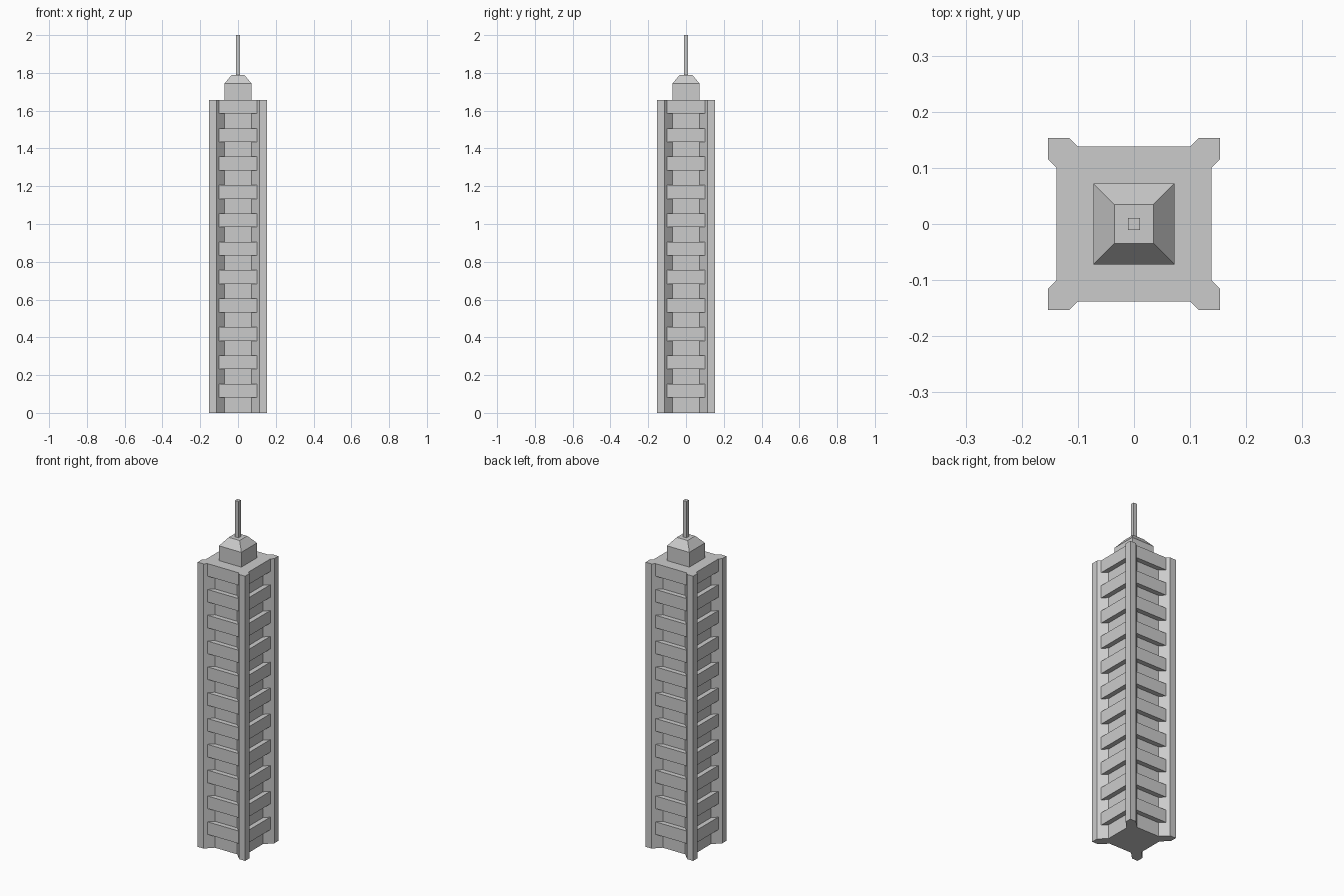
import bpy
from math import pi, cos, sin

if "Cube" in bpy.data.objects:
    bpy.data.objects.remove(bpy.data.objects["Cube"])

TOP = 1.657          # roof height of the shaft
OUT, PIER = 0.153, 0.115   # outer half width, inner edge of corner piers
REC_X, REC_Y = 0.072, 0.110  # recessed wall half width and depth
BAND_X, BAND_Y = 0.100, 0.138  # floor band half width and depth


def turn(p, k):
    a = k * pi / 2
    return (p[0] * cos(a) - p[1] * sin(a), p[0] * sin(a) + p[1] * cos(a))


def loft(name, rings):
    """Closed solid through rings of (outline, z)."""
    n = len(rings[0][0])
    verts = [(x, y, z) for outline, z in rings for x, y in outline]
    faces = [tuple(reversed(range(n))),
             tuple(range(n * (len(rings) - 1), n * len(rings)))]
    for r in range(len(rings) - 1):
        for i in range(n):
            j = (i + 1) % n
            faces.append((r * n + i, r * n + j, (r + 1) * n + j, (r + 1) * n + i))
    mesh = bpy.data.meshes.new(name)
    mesh.from_pydata(verts, [], faces)
    mesh.update()
    obj = bpy.data.objects.new(name, mesh)
    bpy.context.collection.objects.link(obj)
    return obj


def square(h):
    return [(-h, -h), (h, -h), (h, h), (-h, h)]


# Shaft with recessed walls and splayed corner piers
side = [(-PIER, -OUT), (-REC_X, -REC_Y), (REC_X, -REC_Y), (PIER, -OUT), (OUT, -OUT)]
outline = [turn(p, k) for k in range(4) for p in side]
loft("tower_shaft", [(outline, 0), (outline, TOP)])

# Floor bands filling the recess on all four sides
band = [(-BAND_X, -BAND_Y), (BAND_X, -BAND_Y), (REC_X, -REC_Y), (-REC_X, -REC_Y)]
for k in range(4):
    shape = [turn(p, k) for p in band]
    for i in range(11):
        top = TOP - 0.1503 * i
        loft(f"floor_band_{k}_{i}", [(shape, top - 0.073), (shape, top)])

# Penthouse with a tapered roof
loft("penthouse", [(square(0.072), TOP), (square(0.072), 1.743), (square(0.035), 1.788)])

# Square mast
loft("mast", [(square(0.011), 1.788), (square(0.011), 2.0)])
